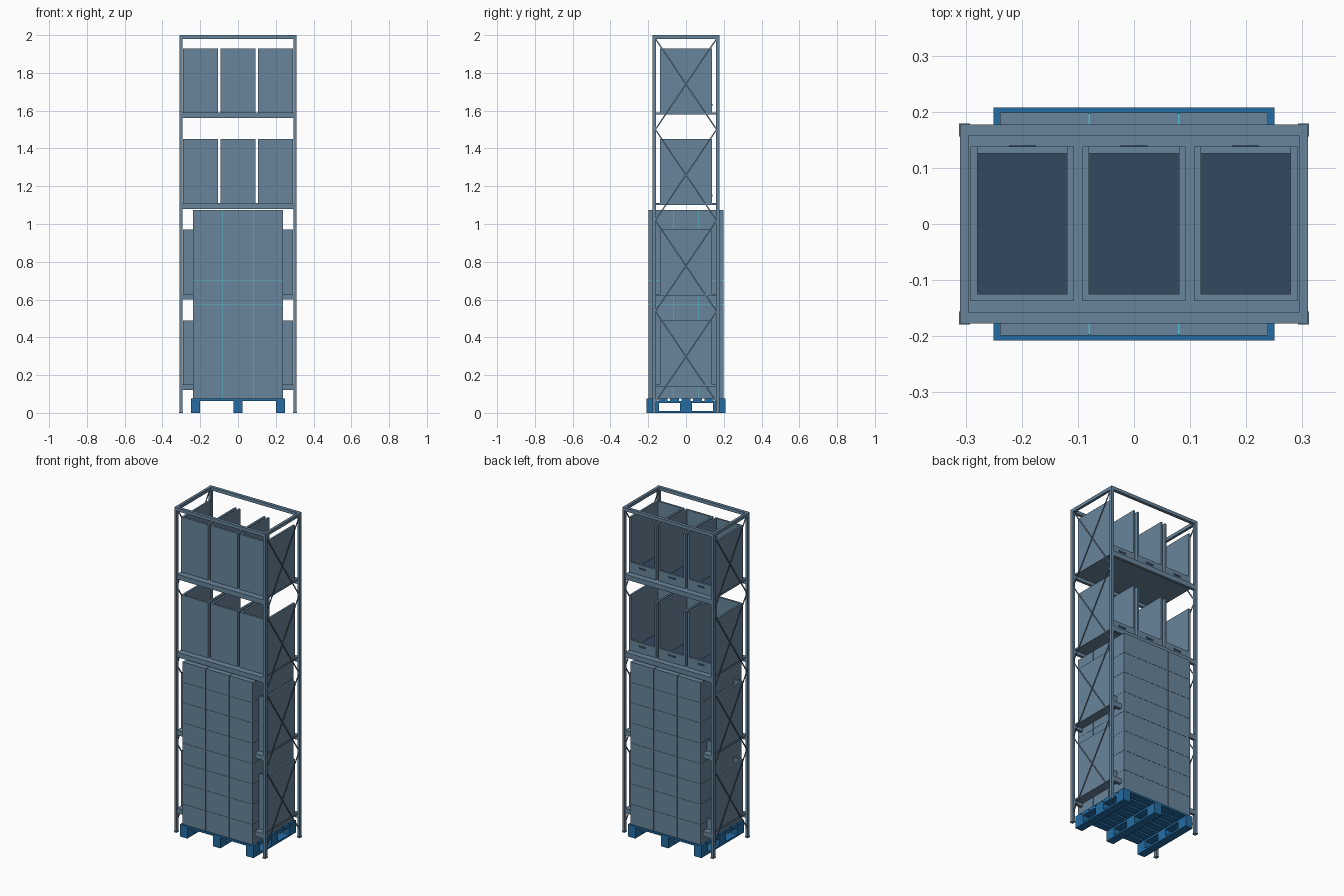
import bpy, math
from mathutils import Matrix, Vector

if "Cube" in bpy.data.objects:
    bpy.data.objects.remove(bpy.data.objects["Cube"])


def material(name, rgb):
    m = bpy.data.materials.new(name)
    m.diffuse_color = (*rgb, 1)
    m.use_nodes = True
    m.node_tree.nodes["Principled BSDF"].inputs["Base Color"].default_value = m.diffuse_color
    return m


GREY = material("slate_grey", (0.14, 0.235, 0.33))
DARK = material("dark_slate", (0.034, 0.065, 0.115))
BLUE = material("pallet_blue", (0.018, 0.155, 0.37))
CYAN = material("bright_cyan", (0.08, 0.55, 0.68))

CORNERS = [(0, 0, 0), (1, 0, 0), (1, 1, 0), (0, 1, 0),
           (0, 0, 1), (1, 0, 1), (1, 1, 1), (0, 1, 1)]
FACES = [(3, 2, 1, 0), (4, 5, 6, 7), (0, 1, 5, 4),
         (1, 2, 6, 5), (2, 3, 7, 6), (3, 0, 4, 7)]


def box(x0, x1, y0, y1, z0, z1):
    """Corner points of an axis-aligned block."""
    return [Vector((x0 + (x1 - x0) * a, y0 + (y1 - y0) * b, z0 + (z1 - z0) * c))
            for a, b, c in CORNERS]


def bar(p, q, width, depth):
    """Flat bar between two points lying in the YZ plane."""
    p, q = Vector(p), Vector(q)
    d = q - p
    half = d.length / 2
    turn = Matrix.Rotation(math.atan2(d.z, d.y), 4, 'X')
    place = Matrix.Translation((p + q) / 2) @ turn
    return [place @ v for v in box(-depth / 2, depth / 2, -half, half,
                                   -width / 2, width / 2)]


def build(name, blocks, mat):
    verts, faces = [], []
    for block in blocks:
        n = len(verts)
        verts += block
        faces += [tuple(n + i for i in f) for f in FACES]
    mesh = bpy.data.meshes.new(name)
    mesh.from_pydata(verts, [], faces)
    mesh.materials.append(mat)
    ob = bpy.data.objects.new(name, mesh)
    bpy.context.collection.objects.link(ob)
    return ob


X, Y = 0.31, 0.177            # rack half width and half depth
XI, YI = 0.294, 0.158         # inside of the posts
SHELVES = [0.15, 0.63, 1.11, 1.59]
SIDES = (-1, 1)

# Corner posts with foot plates
posts, feet = [], []
for sx in SIDES:
    for sy in SIDES:
        posts.append(box(*sorted((sx * X, sx * XI)), *sorted((sy * Y, sy * YI)), 0, 1.98))
        cx, cy = sx * (X + XI) / 2, sy * (Y + YI) / 2
        feet.append(box(cx - 0.01, cx + 0.01, cy - 0.012, cy + 0.012, 0, 0.006))
build("corner_posts", posts, GREY)
build("post_feet", feet, GREY)

# Top frame
ring = [box(-X, X, *sorted((s * Y, s * YI)), 1.98, 2.0) for s in SIDES]
ring += [box(*sorted((s * X, s * XI)), -YI, YI, 1.98, 2.0) for s in SIDES]
build("top_frame", ring, GREY)

# Crossed side braces, four per side
braces = []
for sx in SIDES:
    for i in range(4):
        lo = 0.06 + i * 0.481
        hi = lo + 0.475
        for s in SIDES:
            off = sx * (0.302 + 0.003 * s)
            braces.append(bar((off, -s * 0.16, lo), (off, s * 0.16, hi), 0.007, 0.003))
build("cross_braces", braces, GREY)

# Shelf decks and their front and back beams
build("shelf_decks", [box(-XI, XI, -YI, YI, z - 0.01, z) for z in SHELVES], GREY)
build("shelf_beams", [box(-XI, XI, *sorted((s * (Y - 0.002), s * YI)), z - 0.03, z)
                      for z in SHELVES for s in SIDES], GREY)

# Storage bins: three tall walls, a low lip at the back, dark floor
walls, floors, slots = [], [], []
T = 0.012
for z in SHELVES:
    for cx in (-0.199, 0, 0.199):
        x0, x1 = cx - 0.092, cx + 0.092
        y0, y1, top = -0.137, 0.138, z + 0.34
        walls += [box(x0, x0 + T, y0, y1, z, top),
                  box(x1 - T, x1, y0, y1, z, top),
                  box(x0 + T, x1 - T, y0, y0 + T, z, top),
                  box(x0 + T, x1 - T, y1 - T, y1, z, z + 0.065)]
        floors.append(box(x0 + T, x1 - T, y0 + T, y1 - T, z + 0.001, z + 0.008))
        slots.append(box(cx - 0.024, cx + 0.024, y1, y1 + 0.002, z + 0.035, z + 0.046))
build("bin_walls", walls, GREY)
build("bin_floors", floors, DARK)
build("bin_grip_slots", slots, DARK)

# Carton stack: 3 x 3 boxes in 8 layers around a bright core showing in the seams
cartons = []
W, D, H, Z0 = 0.16, 0.4 / 3, 0.125, 0.075
for k in range(8):
    for i in (-1, 0, 1):
        for j in (-1, 0, 1):
            if i == 0 and j == 0:
                continue
            g, gz = 0.0012, 0.0005
            cartons.append(box(i * W - W / 2 + g, i * W + W / 2 - g,
                               j * D - D / 2 + g, j * D + D / 2 - g,
                               Z0 + k * H + gz, Z0 + (k + 1) * H - gz))
# centre column fills the top of the stack
cartons.append(box(-W / 2 + 0.0012, W / 2 - 0.0012, -D / 2 + 0.0012, D / 2 - 0.0012,
                   Z0 + 7 * H, Z0 + 8 * H - 0.0005))
build("cartons", cartons, GREY)
build("stack_core", [box(-0.237, 0.237, -0.197, 0.197, Z0 + 0.002, Z0 + 8 * H - 0.003)], CYAN)

# Pallet: skids, blocks, stringers and top boards
PX, PY = 0.25, 0.208
skids, blocks, stringers = [], [], []
for cx in (-0.225, 0, 0.225):
    skids.append(box(cx - 0.025, cx + 0.025, -PY, PY, 0, 0.011))
    stringers.append(box(cx - 0.025, cx + 0.025, -PY, PY, 0.053, 0.064))
    for cy in (-0.175, 0, 0.175):
        blocks.append(box(cx - 0.025, cx + 0.025, cy - 0.033, cy + 0.033, 0.011, 0.053))
build("pallet_skids", skids, BLUE)
build("pallet_blocks", blocks, BLUE)
build("pallet_stringers", stringers, BLUE)
build("pallet_boards", [box(-PX, PX, c - 0.024, c + 0.024, 0.064, 0.075)
                        for c in [-0.184 + i * 0.368 / 6 for i in range(7)]], BLUE)
